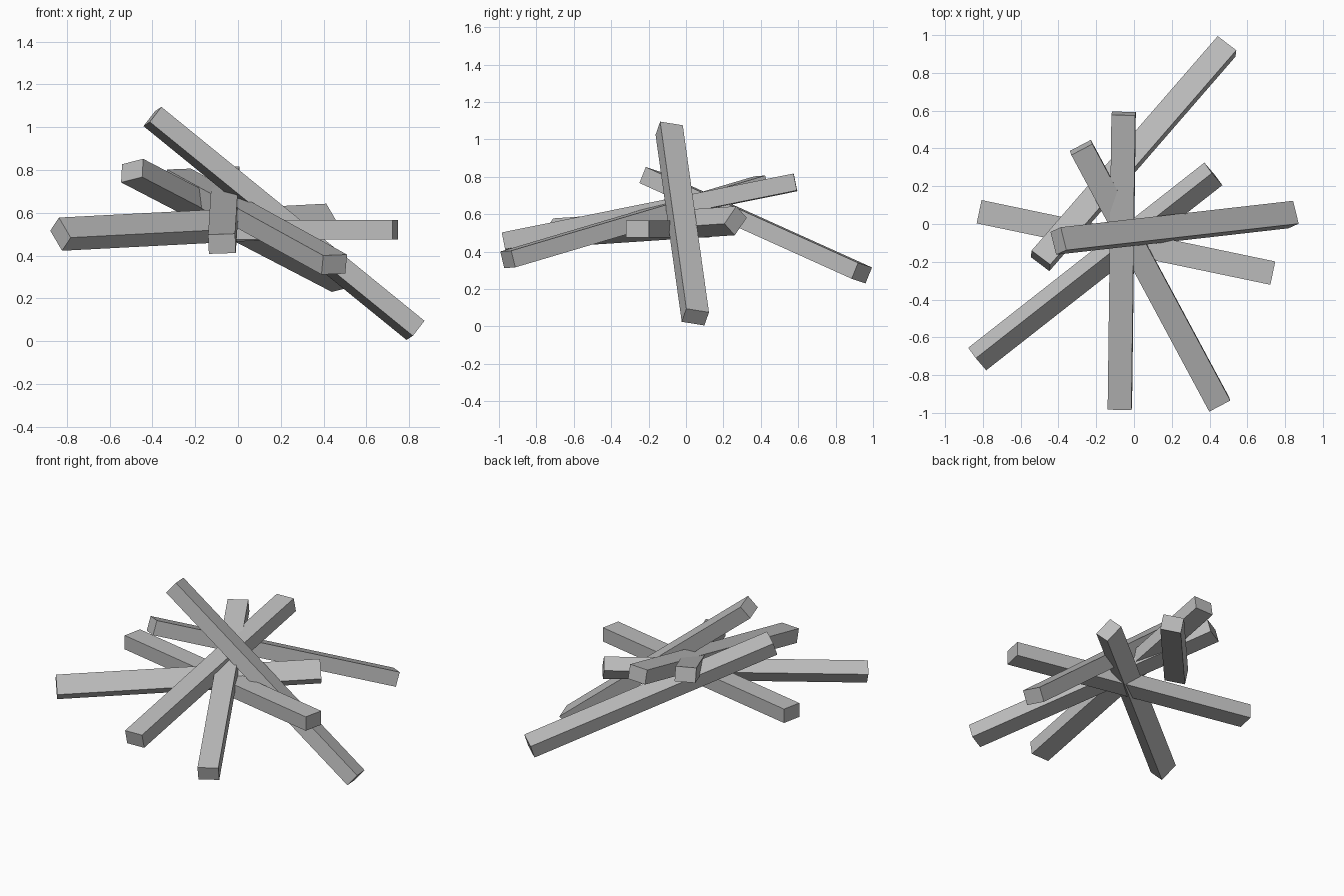
import bpy
from math import cos, sin, radians
from mathutils import Vector, Matrix

cube = bpy.data.objects.get("Cube")
if cube:
    bpy.data.objects.remove(cube, do_unlink=True)

WIDTH, THICK = 0.126, 0.092

grey = bpy.data.materials.new("plain grey")
grey.use_nodes = True
colour = (0.5, 0.5, 0.5, 1)
grey.diffuse_color = colour
grey.node_tree.nodes["Principled BSDF"].inputs["Base Color"].default_value = colour


def beam(name, start, end, roll):
    """Rectangular beam between two end centres, rolled about its own axis."""
    start, end = Vector(start), Vector(end)
    along = (end - start).normalized()
    side = along.cross(Vector((0, 0, 1))).normalized()
    up = side.cross(along)
    r = radians(roll)
    wide = side * cos(r) + up * sin(r)
    thin = wide.cross(along)
    bpy.ops.mesh.primitive_cube_add(size=1)
    ob = bpy.context.object
    ob.name = name
    size = Matrix.Diagonal((WIDTH, (end - start).length, THICK, 1))
    turn = Matrix((wide, along, thin)).transposed().to_4x4()
    ob.data.transform(Matrix.Translation((start + end) / 2) @ turn @ size)
    ob.data.materials.append(grey)


# Pile of crossed beams
beam("steep_top_beam", (-0.40, -0.09, 1.05), (0.83, 0.05, 0.05), 11.5)
beam("front_to_back_beam", (-0.075, -0.975, 0.455), (-0.055, 0.585, 0.77), 2)
beam("tilted_diagonal_beam", (-0.83, -0.715, 0.50), (0.42, 0.265, 0.565), -48)
beam("level_cross_beam", (-0.82, 0.065, 0.52), (0.735, -0.26, 0.52), 0)
beam("front_left_beam", (0.45, -0.953, 0.358), (-0.28, 0.405, 0.76), 2)
beam("back_left_beam", (-0.495, -0.195, 0.797), (0.49, 0.94, 0.285), 12)
